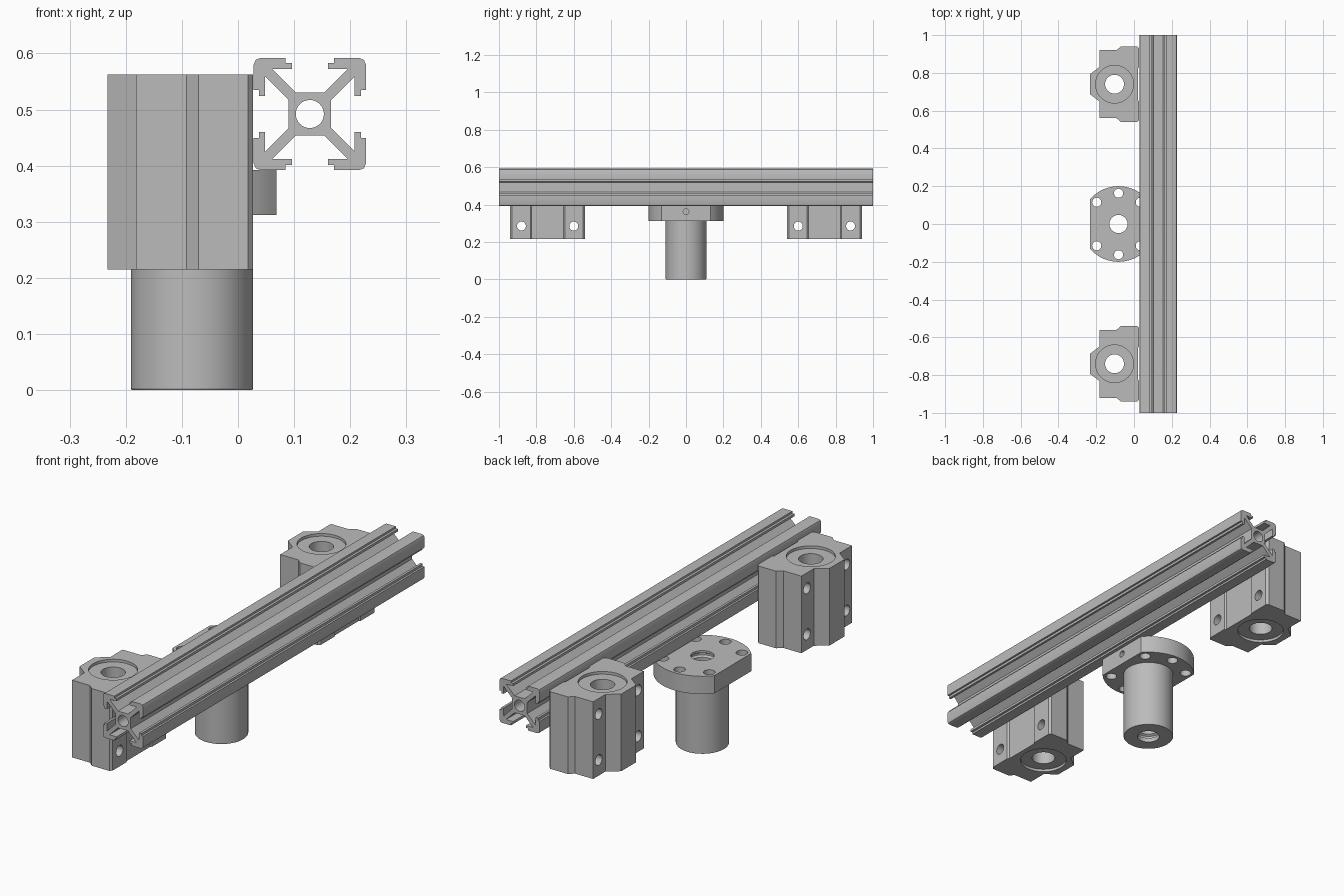
import bpy, bmesh, math
from mathutils import Matrix, Vector

cube = bpy.data.objects.get("Cube")
if cube:
    bpy.data.objects.remove(cube, do_unlink=True)

grey = bpy.data.materials.new("machined grey")
grey.use_nodes = True
grey.diffuse_color = (0.5, 0.5, 0.5, 1)
grey.node_tree.nodes["Principled BSDF"].inputs["Base Color"].default_value = (0.5, 0.5, 0.5, 1)

# Rotations that send the local z axis along x or y
ALONG = {"x": Matrix.Rotation(math.pi / 2, 4, "Y"),
         "y": Matrix.Rotation(math.pi / 2, 4, "X"),
         "z": Matrix.Identity(4)}


def finish(bm, name):
    bmesh.ops.recalc_face_normals(bm, faces=bm.faces[:])
    mesh = bpy.data.meshes.new(name)
    bm.to_mesh(mesh)
    bm.free()
    mesh.materials.append(grey)
    obj = bpy.data.objects.new(name, mesh)
    bpy.context.collection.objects.link(obj)
    return obj


def prism(name, outline, low, high, axis="z", at=(0, 0, 0)):
    """Extrude a flat outline from low to high along an axis."""
    bm = bmesh.new()
    face = bm.faces.new([bm.verts.new((x, y, low)) for x, y in outline])
    new = bmesh.ops.extrude_face_region(bm, geom=[face])["geom"]
    top = [v for v in new if isinstance(v, bmesh.types.BMVert)]
    bmesh.ops.translate(bm, verts=top, vec=(0, 0, high - low))
    bm.transform(Matrix.Translation(Vector(at)) @ ALONG[axis])
    return finish(bm, name)


def lathe(name, rings, axis="z", at=(0, 0, 0), sides=48):
    """Turned solid through (radius, height) rings, capped at both ends."""
    bm = bmesh.new()
    loops = []
    for r, h in rings:
        loops.append([bm.verts.new((r * math.cos(a), r * math.sin(a), h))
                      for a in (math.tau * i / sides for i in range(sides))])
    for a, b in zip(loops, loops[1:]):
        for i in range(sides):
            j = (i + 1) % sides
            bm.faces.new((a[i], a[j], b[j], b[i]))
    bm.faces.new(loops[0])
    bm.faces.new(loops[-1])
    bm.transform(Matrix.Translation(Vector(at)) @ ALONG[axis])
    return finish(bm, name)


def cut(obj, cutters):
    """Subtract each cutter, then throw the cutters away."""
    for c in cutters:
        mod = obj.modifiers.new("cut", "BOOLEAN")
        mod.operation = "DIFFERENCE"
        mod.solver = "EXACT"
        mod.object = c
    bpy.context.view_layer.update()
    graph = bpy.context.evaluated_depsgraph_get()
    mesh = bpy.data.meshes.new_from_object(obj.evaluated_get(graph))
    obj.modifiers.clear()
    obj.data = mesh
    for c in cutters:
        bpy.data.objects.remove(c, do_unlink=True)


def smooth(obj):
    bpy.ops.object.select_all(action="DESELECT")
    obj.select_set(True)
    bpy.context.view_layer.objects.active = obj
    bpy.ops.object.shade_smooth_by_angle(angle=math.radians(30))


# Slotted rail: an eighth of the section, mirrored on the diagonal, turned four times
eighth = [(0.038, 0.025), (0.08, 0.067), (0.08, 0.032), (0.091, 0.032),
          (0.091, 0.043), (0.1, 0.043), (0.1, 0.088), (0.0965, 0.0965)]
quarter = eighth + [(v, u) for u, v in reversed(eighth[:-1])]
section = []
for k in range(4):
    c, s = round(math.cos(k * math.pi / 2)), round(math.sin(k * math.pi / 2))
    section += [(c * u - s * v, s * u + c * v) for u, v in quarter]
rail_at = (0.128, 0, 0.492)
rail = prism("slotted_rail", section, -1, 1, "y", rail_at)
cut(rail, [lathe("rail_bore", [(0.025, -1.1), (0.025, 1.1)], "y", rail_at)])
smooth(rail)

# Bearing blocks: symmetric outline with chamfers and a shallow mounting recess
BOTTOM, TOP, MID_Y = 0.215, 0.562, 0.74
half = [(0.021, 0.085), (0.027, 0.092), (0.027, 0.19), (0.018, 0.2), (-0.07, 0.2),
        (-0.092, 0.18), (-0.182, 0.18), (-0.182, 0.092), (-0.233, 0.053)]
outline = half + [(x, -y) for x, y in reversed(half)]
block = prism("bearing_block_back", outline, BOTTOM, TOP, "z", (0, MID_Y, 0))
centre = (-0.103, MID_Y, 0)
tools = [lathe("bore", [(0.05, 0.1), (0.05, 0.7)], "z", centre),
         lathe("seal_seat_low", [(0.1, 0.1), (0.1, BOTTOM + 0.012)], "z", centre),
         lathe("seal_seat_high", [(0.1, TOP - 0.012), (0.1, 0.7)], "z", centre)]
for dy in (-0.14, 0.14):
    for z in (0.285, 0.492):
        tools.append(lathe("bolt_hole", [(0.024, -0.4), (0.024, 0.2)], "x",
                           (0, MID_Y + dy, z), 32))
        tools[-1].data.transform(Matrix.Translation((0.1, 0, 0)))
cut(block, tools)
smooth(block)
front_block = block.copy()
front_block.data = block.data.copy()
front_block.name = "bearing_block_front"
front_block.location.y = -2 * MID_Y
bpy.context.collection.objects.link(front_block)

# Screw nut: flange with two flats, round body, threaded bore
NUT = (-0.082, 0, 0)
FLANGE_LOW, FLANGE_TOP = 0.312, 0.392
start = math.acos(0.151 / 0.2)
arc = [start + (math.pi - 2 * start) * i / 24 for i in range(25)]
disc = [(0.2 * math.cos(a), 0.2 * math.sin(a)) for a in arc]
disc += [(-x, -y) for x, y in disc]
flange = prism("nut_flange", disc, FLANGE_LOW, FLANGE_TOP, "z", NUT)
body = lathe("nut_body", [(0.107, 0), (0.109, 0.003), (0.109, FLANGE_LOW)], "z", NUT, 64)


def thread():
    rings = [(0.048, -0.05)]
    for i in range(10):
        z = 0.02 + i * 0.038
        rings += [(0.048, z), (0.058, z + 0.006), (0.058, z + 0.014), (0.048, z + 0.02)]
    return lathe("thread_cutter", rings + [(0.048, 0.45)], "z", NUT)


holes = [thread()]
for deg in (45, 90, 135, 225, 270, 315):
    a = math.radians(deg)
    holes.append(lathe("flange_hole", [(0.024, 0.2), (0.024, 0.5)], "z",
                       (NUT[0] + 0.163 * math.cos(a), 0.163 * math.sin(a), 0), 32))
holes.append(lathe("oil_hole", [(0.015, -0.07), (0.015, 0.07)], "x", (0.07, 0, 0.362), 24))
cut(flange, holes)
cut(body, [thread()])
smooth(flange)
smooth(body)
